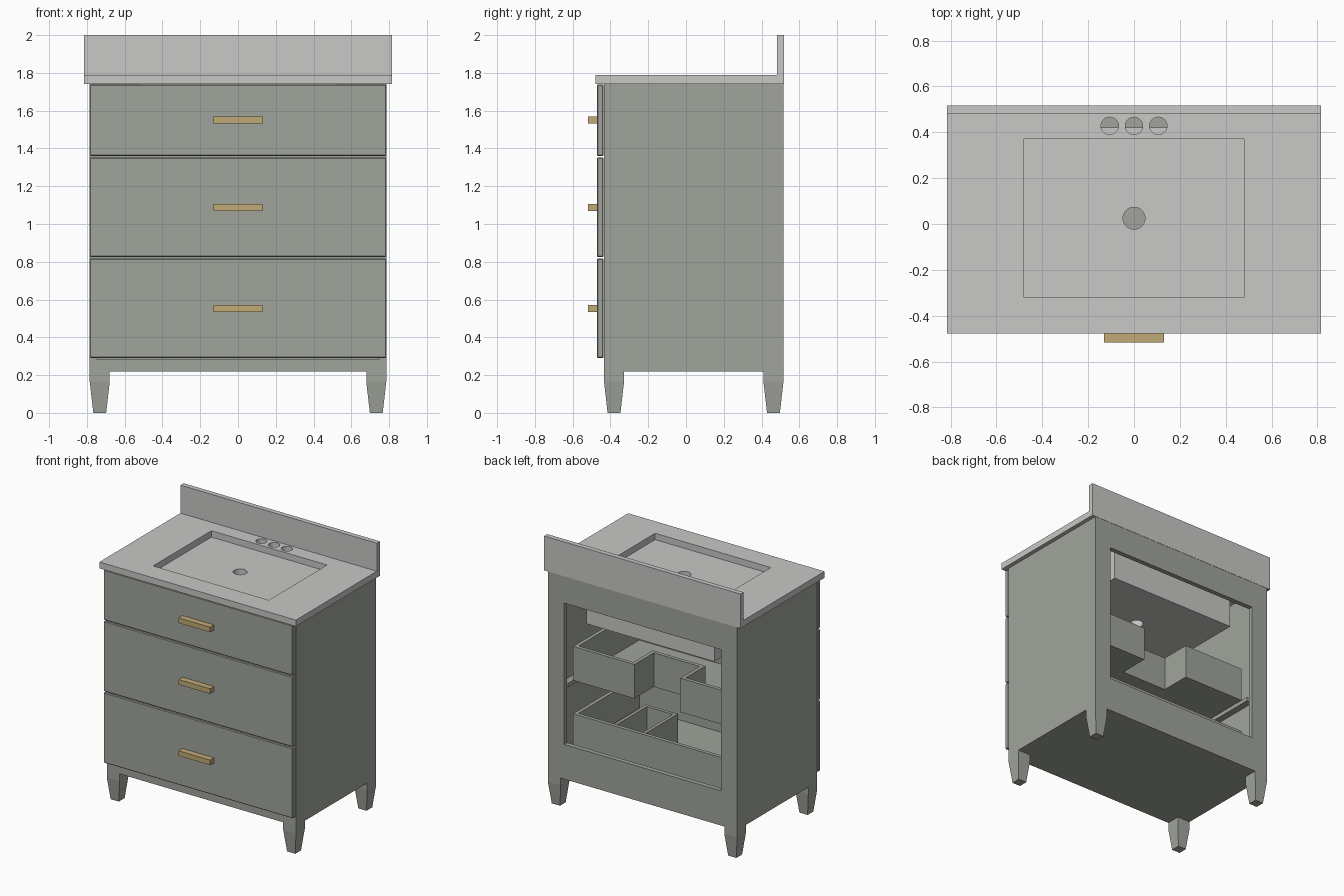
import bpy, bmesh, math

old = bpy.data.objects.get("Cube")
if old:
    bpy.data.objects.remove(old, do_unlink=True)


def material(name, rgb):
    m = bpy.data.materials.new(name)
    m.use_nodes = True
    m.diffuse_color = (*rgb, 1)
    m.node_tree.nodes["Principled BSDF"].inputs["Base Color"].default_value = (*rgb, 1)
    return m


SAGE = material("sage_paint", (0.352, 0.376, 0.332))
STONE = material("pale_stone", (0.58, 0.58, 0.57))
BRASS = material("brass", (0.53, 0.40, 0.18))


def finish(name, bm, mat):
    mesh = bpy.data.meshes.new(name)
    bmesh.ops.recalc_face_normals(bm, faces=bm.faces)
    bm.to_mesh(mesh)
    bm.free()
    ob = bpy.data.objects.new(name, mesh)
    bpy.context.collection.objects.link(ob)
    mesh.materials.append(mat)
    return ob


def box(name, x, y, z, mat=SAGE, bevel=0):
    """Box from three (low, high) ranges."""
    bm = bmesh.new()
    bmesh.ops.create_cube(bm, size=1)
    for v in bm.verts:
        v.co = [r[0] if c < 0 else r[1] for c, r in zip(v.co, (x, y, z))]
    if bevel:
        bmesh.ops.bevel(bm, geom=bm.edges[:], offset=bevel, segments=1, affect='EDGES')
    return finish(name, bm, mat)


def prism(name, outline, z, mat=SAGE):
    """Vertical extrusion of an (x, y) outline."""
    bm = bmesh.new()
    face = bm.faces.new([bm.verts.new((px, py, z[0])) for px, py in outline])
    top = bmesh.ops.extrude_face_region(bm, geom=[face])["geom"]
    for v in top:
        if isinstance(v, bmesh.types.BMVert):
            v.co.z = z[1]
    return finish(name, bm, mat)


def cut(target, cutter):
    """Subtract the cutter and discard it."""
    mod = target.modifiers.new("cut", 'BOOLEAN')
    mod.object, mod.operation, mod.solver = cutter, 'DIFFERENCE', 'EXACT'
    bpy.context.view_layer.objects.active = target
    bpy.ops.object.modifier_apply(modifier=mod.name)
    bpy.data.objects.remove(cutter, do_unlink=True)


def round_cutter(x, y, r, z):
    ring = [(x + r * math.cos(i * math.tau / 32), y + r * math.sin(i * math.tau / 32))
            for i in range(32)]
    return prism("cutter", ring, z, STONE)


# Stone top with basin recess and tap holes
counter = box("countertop", (-0.815, 0.815), (-0.478, 0.518), (1.742, 1.79), STONE)
cut(counter, box("cutter", (-0.48, 0.48), (-0.32, 0.37), (1.6, 1.9), STONE))
for x in (-0.106, 0, 0.106):
    cut(counter, round_cutter(x, 0.428, 0.038, (1.6, 1.9)))
box("backsplash", (-0.815, 0.815), (0.481, 0.518), (1.79, 2.0), STONE)
basin = box("basin", (-0.53, 0.53), (-0.37, 0.42), (1.38, 1.742), STONE)
cut(basin, round_cutter(0, 0.025, 0.048, (1.2, 1.9)))

# Carcass
BACK = (0.48, 0.516)
for side, s in (("left", 1), ("right", -1)):
    box(side + "_side_panel", sorted((s * 0.785, s * 0.75)), (-0.434, 0.516), (0.22, 1.742))
    box(side + "_back_stile", sorted((s * 0.75, s * 0.65)), BACK, (0.48, 1.54))
    for i, z in enumerate((0.34, 0.85)):
        box(f"{side}_runner_{i + 1}", sorted((s * 0.75, s * 0.70)), (-0.40, 0.40), (z, z + 0.03))
box("floor_panel", (-0.75, 0.75), (-0.434, 0.48), (0.22, 0.285))
box("back_bottom_rail", (-0.75, 0.75), BACK, (0.22, 0.48))
box("back_top_rail", (-0.75, 0.75), BACK, (1.54, 1.742))
for i, z in enumerate((0.822, 1.357)):
    box(f"front_rail_{i + 1}", (-0.75, 0.75), (-0.434, -0.40), (z - 0.03, z + 0.03))

# Tapered legs
for fb, y in (("front", -0.381), ("back", 0.463)):
    for side, x in (("left", 0.732), ("right", -0.732)):
        bm = bmesh.new()
        rings = []
        for z, h in ((0, 0.034), (0.165, 0.053), (0.22, 0.053)):
            rings.append([bm.verts.new((x + a * h, y + b * h, z))
                          for a, b in ((-1, -1), (1, -1), (1, 1), (-1, 1))])
        bm.faces.new(rings[0])
        bm.faces.new(rings[-1])
        for lo, hi in zip(rings, rings[1:]):
            for i in range(4):
                j = (i + 1) % 4
                bm.faces.new((lo[i], lo[j], hi[j], hi[i]))
        finish(f"{fb}_{side}_leg", bm, SAGE)

# Drawer fronts and handles
for name, z, hz in (("bottom", (0.29, 0.818), 0.553),
                    ("middle", (0.826, 1.353), 1.088),
                    ("top", (1.361, 1.738), 1.55)):
    box(name + "_drawer_front", (-0.785, 0.785), (-0.472, -0.436), z, SAGE, 0.005)
    box(name + "_handle", (-0.131, 0.131), (-0.518, -0.472), (hz - 0.019, hz + 0.019), BRASS)


def inset(outline, t):
    """Move each corner of a right-angled counter-clockwise outline inward."""
    out = []
    n = len(outline)
    for i, (x, y) in enumerate(outline):
        dx = dy = 0
        for (ax, ay), (bx, by) in ((outline[i - 1], (x, y)), ((x, y), outline[(i + 1) % n])):
            if abs(ax - bx) < 1e-6:
                dx = -t if by > ay else t
            else:
                dy = t if bx > ax else -t
        out.append((x + dx, y + dy))
    return out


def drawer_box(name, outline, z):
    body = prism(name, outline, z)
    cut(body, prism("cutter", inset(outline, 0.028), (z[0] + 0.025, z[1] + 0.1)))


# Middle drawer wraps around the plumbing, bottom drawer is plain with a compartment
W, F, B, N = 0.70, -0.434, 0.34, 0.19
drawer_box("middle_drawer_box",
           [(-W, F), (W, F), (W, B), (N, B), (N, 0.11), (-N, 0.11), (-N, B), (-W, B)],
           (0.88, 1.135))
drawer_box("bottom_drawer_box", [(-W, F), (W, F), (W, B), (-W, B)], (0.37, 0.63))
for i, x in enumerate((0.12, 0.36)):
    box(f"compartment_side_{i + 1}", (x, x + 0.025), (-0.05, 0.312), (0.395, 0.625))
box("compartment_end", (0.12, 0.385), (-0.075, -0.05), (0.395, 0.625))
